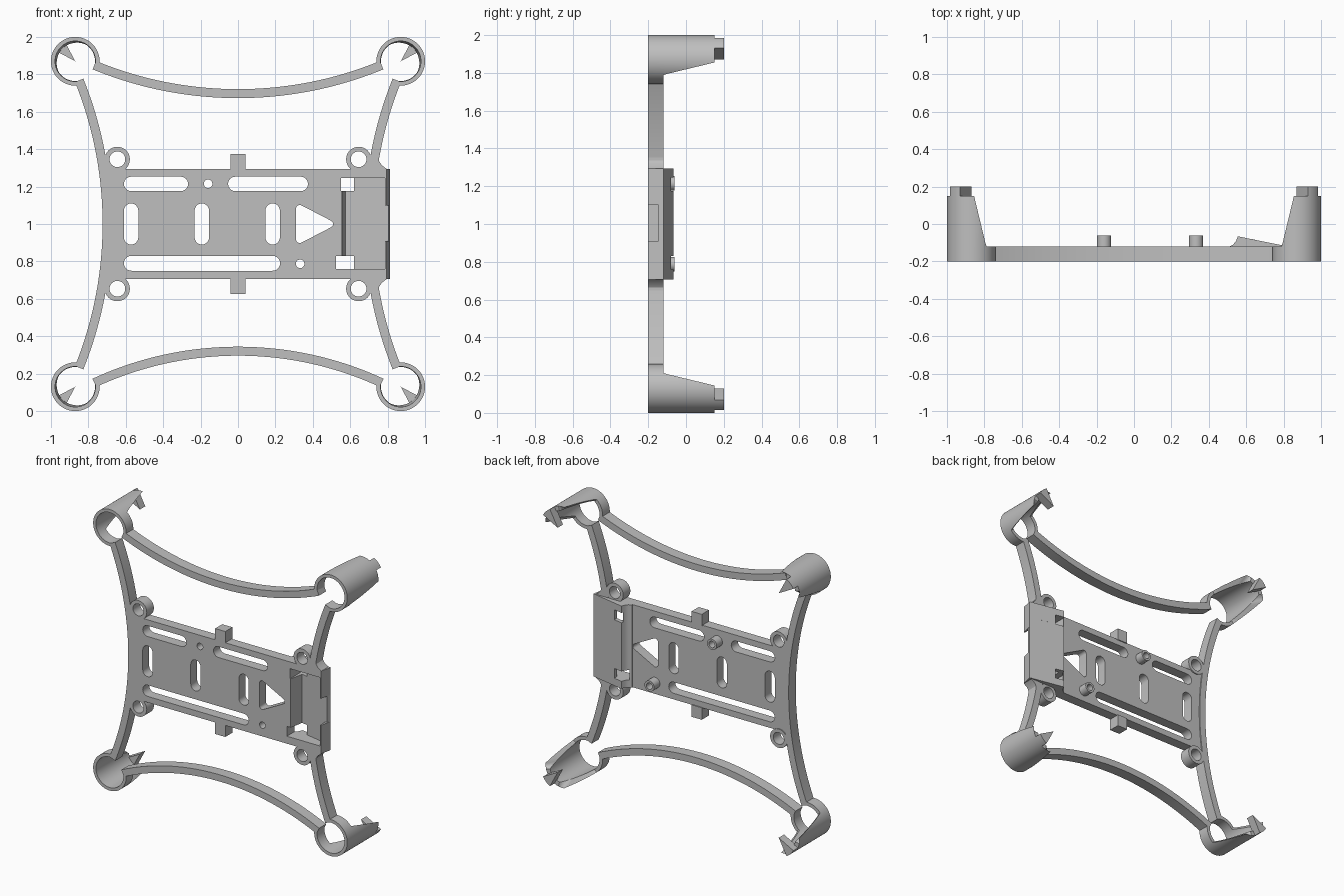
import bpy, bmesh, math
from mathutils import Matrix

cube = bpy.data.objects.get("Cube")
if cube:
    bpy.data.objects.remove(cube, do_unlink=True)

GREY = bpy.data.materials.new("matte grey")
GREY.use_nodes = True
COLOUR = (0.52, 0.52, 0.52, 1)
GREY.diffuse_color = COLOUR
GREY.node_tree.nodes["Principled BSDF"].inputs["Base Color"].default_value = COLOUR

FRONT, BACK = -0.2, -0.12      # thickness of arms and rings
PLATE_BACK = -0.127
MID = 1.0                      # height of the plate centre


def finish(name, bm):
    """Turn a bmesh into a smooth-by-angle object."""
    bmesh.ops.remove_doubles(bm, verts=bm.verts, dist=0.0002)
    bmesh.ops.recalc_face_normals(bm, faces=bm.faces)
    mesh = bpy.data.meshes.new(name)
    bm.to_mesh(mesh)
    bm.free()
    mesh.materials.append(GREY)
    mesh.shade_smooth()
    mesh.set_sharp_from_angle(angle=math.radians(30))
    obj = bpy.data.objects.new(name, mesh)
    bpy.context.collection.objects.link(obj)


def extrude(name, loops, a, b, axis="y"):
    """Fill outline loops (later ones are holes) and extrude from a to b."""
    curve = bpy.data.curves.new(name + "_outline", "CURVE")
    curve.dimensions = "2D"
    curve.fill_mode = "BOTH"
    curve.extrude = abs(b - a) / 2
    for loop in loops:
        s = curve.splines.new("POLY")
        s.points.add(len(loop) - 1)
        for p, (u, v) in zip(s.points, loop):
            p.co = (u, v, 0, 1)
        s.use_cyclic_u = True
    temp = bpy.data.objects.new(name + "_outline", curve)
    bpy.context.collection.objects.link(temp)
    graph = bpy.context.evaluated_depsgraph_get()
    mesh = bpy.data.meshes.new_from_object(temp.evaluated_get(graph))
    mid = (a + b) / 2
    if axis == "y":
        mesh.transform(Matrix.Translation((0, mid, 0)) @ Matrix.Rotation(math.pi / 2, 4, "X"))
    else:
        mesh.transform(Matrix.Translation((0, 0, mid)))
    bm = bmesh.new()
    bm.from_mesh(mesh)
    bpy.data.objects.remove(temp, do_unlink=True)
    bpy.data.curves.remove(curve)
    bpy.data.meshes.remove(mesh)
    finish(name, bm)


def arc(cx, cz, r, a0, a1, n):
    return [(cx + r * math.cos(a0 + (a1 - a0) * i / n),
             cz + r * math.sin(a0 + (a1 - a0) * i / n)) for i in range(n + 1)]


def circle(cx, cz, r, n=32):
    return arc(cx, cz, r, 0, math.tau, n)[:-1]


def box(x0, x1, z0, z1):
    return [(x0, z0), (x1, z0), (x1, z1), (x0, z1)]


def slot(x0, x1, z0, z1):
    """Round-ended slot along its longer side."""
    h = math.pi / 2
    if x1 - x0 > z1 - z0:
        r, c = (z1 - z0) / 2, (z0 + z1) / 2
        return arc(x1 - r, c, r, -h, h, 12) + arc(x0 + r, c, r, h, 3 * h, 12)
    r, c = (x1 - x0) / 2, (x0 + x1) / 2
    return arc(c, z1 - r, r, 0, 2 * h, 12) + arc(c, z0 + r, r, 2 * h, 4 * h, 12)


# Centre plate with lightening slots
STANDOFFS = [(-0.16, 1.215), (0.332, 0.787)]
holes = [slot(-0.61, -0.267, 1.176, 1.253), slot(-0.053, 0.374, 1.176, 1.253),
         slot(-0.61, 0.225, 0.75, 0.83)]
holes += [slot(x, x + 0.077, 0.89, 1.11) for x in (-0.61, -0.232, 0.147)]
triangle = []
for cx, cz, a in ((0.33, 0.918, 180), (0.488, MID, -60), (0.33, 1.082, 60)):
    triangle += arc(cx, cz, 0.02, math.radians(a), math.radians(a + 120), 6)
holes.append(triangle)
holes += [circle(x, z, 0.023) for x, z in STANDOFFS]
extrude("centre_plate", [box(-0.71, 0.515, 0.707, 1.295)] + holes, FRONT, PLATE_BACK)

# Screw standoffs on the back of the plate
for x, z in STANDOFFS:
    extrude("standoff", [circle(x, z, 0.038), circle(x, z, 0.023)], PLATE_BACK, -0.062)

# Mounting eyelets with their corner webs, and strap tabs
for sz in (-1, 1):
    for sx in (-1, 1):
        cx, cz = 0.645 * sx, MID + 0.346 * sz
        extrude("mounting_eyelet", [circle(cx, cz, 0.067), circle(cx, cz, 0.042)], FRONT, BACK)
        extrude("corner_web", [box(*sorted((0.675 * sx, 0.71 * sx)),
                                   *sorted((MID + 0.28 * sz, MID + 0.315 * sz)))], FRONT, PLATE_BACK)
    extrude("strap_tab", [box(-0.04, 0.04, *sorted((MID + 0.29 * sz, MID + 0.375 * sz)))],
            FRONT, BACK)


# Bowed arms: an arc from pod to pod, turned to each side of the frame
def bow(name, near, t0, t1, turn):
    sag = 0.85 - near
    r = (0.77 ** 2 + sag ** 2) / (2 * sag)
    a0, a1 = (-math.pi / 2 + math.asin(t / r) for t in (t0, t1))
    c = near + r
    pts = arc(0, c, r + 0.024, a0, a1, 40) + arc(0, c, r - 0.024, a1, a0, 40)
    co, si = math.cos(turn), math.sin(turn)
    extrude(name, [[(x * co - z * si, 1 + x * si + z * co) for x, z in pts]], FRONT, BACK)


bow("top_arm", 0.697, -0.768, 0.768, 0)
bow("bottom_arm", 0.68, -0.768, 0.768, math.pi)
bow("right_arm", 0.7, -0.768, 0.768, math.pi / 2)
bow("left_lower_arm", 0.7, -0.768, -0.28, -math.pi / 2)
bow("left_upper_arm", 0.7, 0.28, 0.768, -math.pi / 2)
for s in (-1, 1):
    fillet = [(0.72, 0.28), (0.755, 0.37), (0.755, 0.335), (0.768, 0.315), (0.795, 0.295)]
    extrude("arm_fillet", [[(x, MID + s * z) for x, z in fillet]], FRONT, BACK)

# Motor pods: open ring whose shell is cut back along a slope, with a snap hook
R_OUT, R_FRONT, R_BACK, TOP = 0.13, 0.108, 0.097, 0.15
GAP, COLUMNS = math.radians(25), 96


def cut_height(u):
    """Shell height at inward distance u, giving a straight sloping outline."""
    edge = (u + math.sqrt(max(0, R_OUT ** 2 - u ** 2))) / math.sqrt(2)
    return min(TOP, max(BACK, BACK + (0.08 - edge) / 0.065 * (TOP - BACK)))


def motor_pod(sx, sz):
    cx, cz = 0.87 * sx, 1 + 0.87 * sz
    inward = math.atan2(-sz, -sx)
    bm = bmesh.new()
    rows = []
    for i in range(COLUMNS + 1):
        phi = GAP + (math.tau - 2 * GAP) * i / COLUMNS
        c, s = math.cos(inward + phi), math.sin(inward + phi)
        y_out, y_in = (cut_height(r * math.cos(phi)) for r in (R_OUT, R_BACK))
        r_in = R_FRONT + (R_BACK - R_FRONT) * (y_in - FRONT) / (TOP - FRONT)
        section = ((R_OUT, FRONT), (R_OUT, y_out), (r_in, y_in), (R_FRONT, FRONT))
        rows.append([bm.verts.new((cx + r * c, y, cz + r * s)) for r, y in section])
    for p, q in zip(rows, rows[1:]):
        for k in range(4):
            n = (k + 1) % 4
            bm.faces.new((p[k], p[n], q[n], q[k]))
    bm.faces.new(rows[0])
    bm.faces.new(rows[-1])
    finish("motor_pod", bm)
    out, half = inward + math.pi, math.radians(17)
    wedge = [(cx, cz)] + arc(cx, cz, R_OUT, out - half, out + half, 10)
    extrude("snap_hook", [wedge], TOP - 0.01, 0.2)


for sx in (-1, 1):
    for sz in (-1, 1):
        motor_pod(sx, sz)

# Connector tray: sloped cover with an open front, built in bands of height
ramp_foot = [(0.545, -0.092), (0.53, -0.11), (0.51, -0.12), (0.51, FRONT)]
ridge = [(0.555, -0.066)] + ramp_foot
lip = [(0.795, FRONT), (0.812, -0.118)]
pocket = [(0.555, FRONT), (0.575, -0.1), (0.787, -0.142)]
solid = [lip + ridge]
walled = [pocket + [(0.787, FRONT)] + lip + ridge]
notched = [pocket + [(0.804, -0.145), lip[1]] + ridge]
cover = [(0.62, -0.109), (0.787, -0.142), (0.787, FRONT)] + lip + [(0.62, -0.079)]
upper_gap = [cover, [(0.55, FRONT), (0.55, -0.08)] + ramp_foot]
lower_gap = [cover, [(0.525, FRONT), (0.525, -0.113)] + ramp_foot[2:]]
BANDS = [(0.707, solid), (0.76, lower_gap), (0.83, walled), (0.91, notched),
         (1.1, walled), (1.176, upper_gap), (1.247, solid), (1.295, None)]
for (z0, shapes), (z1, _) in zip(BANDS, BANDS[1:]):
    for shape in shapes:
        extrude("connector_tray", [shape], z0, z1, axis="z")
